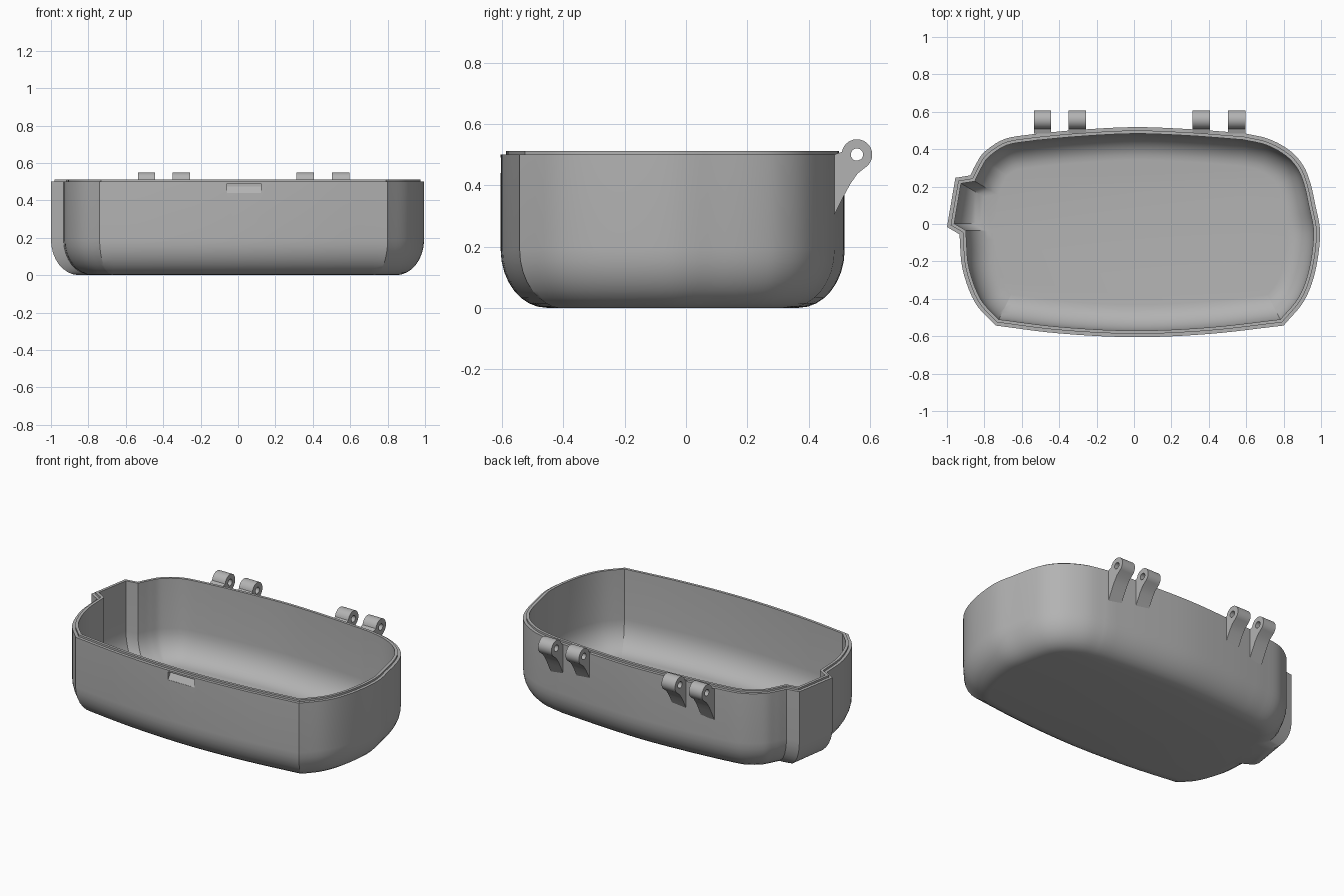
import bpy, bmesh
from math import sin, cos, pi, radians
from mathutils import Vector as V

cube = bpy.data.objects.get("Cube")
if cube:
    bpy.data.objects.remove(cube, do_unlink=True)

grey = bpy.data.materials.new("matte grey")
grey.use_nodes = True
grey.diffuse_color = (0.45, 0.45, 0.45, 1)
grey.node_tree.nodes["Principled BSDF"].inputs["Base Color"].default_value = grey.diffuse_color


def finish(bm, name):
    bmesh.ops.recalc_face_normals(bm, faces=bm.faces)
    mesh = bpy.data.meshes.new(name)
    bm.to_mesh(mesh)
    bm.free()
    ob = bpy.data.objects.new(name, mesh)
    bpy.context.collection.objects.link(ob)
    mesh.materials.append(grey)
    return ob


def select_only(ob):
    bpy.ops.object.select_all(action='DESELECT')
    ob.select_set(True)
    bpy.context.view_layer.objects.active = ob


def smooth(ob):
    select_only(ob)
    bpy.ops.object.shade_smooth_by_angle(angle=radians(28))


def spline(points, steps=5):
    """Smooth curve through the points."""
    p = [V(q) for q in points]
    p = [2 * p[0] - p[1]] + p + [2 * p[-1] - p[-2]]
    out = []
    for a, b, c, d in zip(p, p[1:], p[2:], p[3:]):
        for k in range(steps):
            t = k / steps
            out.append(b + (c - a) * t / 2 + (2 * a - 5 * b + 4 * c - d) * t * t / 2
                       + (3 * b - a - 3 * c + d) * t ** 3 / 2)
    return out + [p[-2]]


# Plan outline, counter-clockwise, with the side bump between its ends
front = spline([(-.74, -.543), (-.4, -.585), (0, -.605), (.4, -.588), (.8, -.543)])
left_side = spline([(.8, -.543), (.91, -.41), (.97, -.25), (.995, -.05), (.97, .1), (.94, .23),
                    (.9, .32), (.83, .395), (.72, .455), (.59, .485)])
back = spline([(.59, .485), (.3, .507), (0, .518), (-.3, .503), (-.53, .482)])
back_corner = spline([(-.53, .482), (-.69, .455), (-.8, .385), (-.845, .32), (-.875, .26)])
bump = [V((-.955, .247)), V((-1, -.016))]
right_side = spline([(-.933, -.055), (-.917, -.24), (-.85, -.42), (-.74, -.543)])
outline = (front[:-1] + left_side[:-1] + back[:-1] + back_corner + bump + right_side[:-1])
count = len(outline)
bump_start = outline.index(bump[0])

# Mitred inward directions for the wall, and softer ones for the bottom rounding
miter = []
for i, p in enumerate(outline):
    e1 = (p - outline[i - 1]).normalized()
    e2 = (outline[(i + 1) % count] - p).normalized()
    n1, n2 = V((-e1.y, e1.x)), V((-e2.y, e2.x))
    miter.append((n1 + n2) / (1 + n1.dot(n2)))
tuck = list(miter)
tuck[bump_start - 1] = tuck[bump_start] = V((.86, -.5))
tuck[bump_start + 1] = tuck[bump_start + 2] = V((1, 0))

# Tub levels: wall inset, rounding inset, height
arc = [i * pi / 16 for i in range(9)]
levels = [(0, .15 * (1 - sin(a)), .19 * (1 - cos(a))) for a in arc]
levels += [(0, 0, .5), (.018, 0, .5), (.018, 0, .512), (.035, 0, .512)]
levels += [(.035, .14 * (1 - sin(a)), .03 + .17 * (1 - cos(a))) for a in reversed(arc)]
bm = bmesh.new()
rings = []
for wall, rounding, z in levels:
    rings.append([bm.verts.new((p + m * wall + t * rounding).to_3d() + V((0, 0, z)))
                  for p, m, t in zip(outline, miter, tuck)])
for low, high in zip(rings, rings[1:]):
    for i in range(count):
        j = (i + 1) % count
        bm.faces.new((low[i], low[j], high[j], high[i]))
bm.faces.new(rings[0][::-1])
bm.faces.new(rings[-1])
tub = finish(bm, "tub")

# Finger catch notch cut into the front wall
bm = bmesh.new()
section = [(-.64, .49), (-.582, .49), (-.582, .475), (-.603, .44), (-.64, .44)]
ends = [[bm.verts.new((x, y, z)) for y, z in section] for x in (-.06, .122)]
for i in range(len(section)):
    j = (i + 1) % len(section)
    bm.faces.new((ends[0][i], ends[0][j], ends[1][j], ends[1][i]))
for e in ends:
    bm.faces.new(e)
cutter = finish(bm, "notch_cutter")
cutter.hide_render = True
cut = tub.modifiers.new("notch", 'BOOLEAN')
cut.operation = 'DIFFERENCE'
cut.solver = 'EXACT'
cut.object = cutter
select_only(tub)
bpy.ops.object.modifier_apply(modifier="notch")
bpy.data.objects.remove(cutter, do_unlink=True)
smooth(tub)

# Hinge knuckles: round eye with a hole and a tapering tail on the back wall
centre = V((.558, .5))
eye = [centre + .05 * V((cos(a), sin(a))) for a in (radians(170 - 11 * i) for i in range(21))]
tail = [V(q) for q in ((.56, .438), (.537, .405), (.515, .365), (.485, .305),
                       (.484, .38), (.484, .44), (.484, .47), (.484, .5))]
profile = eye + tail
hole = [centre + .02 * (p - centre).normalized() for p in profile]
for n, (x1, x2) in enumerate([(-.535, -.445), (-.35, -.257), (.313, .405), (.503, .595)]):
    bm = bmesh.new()
    o1, o2, h1, h2 = [[bm.verts.new((x, p.x, p.y)) for p in loop]
                      for loop in (profile, hole) for x in (x1, x2)]
    for i in range(len(profile)):
        j = (i + 1) % len(profile)
        for a, b in ((o1, o2), (o2, h2), (h2, h1), (h1, o1)):
            bm.faces.new((a[i], a[j], b[j], b[i]))
    smooth(finish(bm, f"hinge_knuckle_{n + 1}"))
